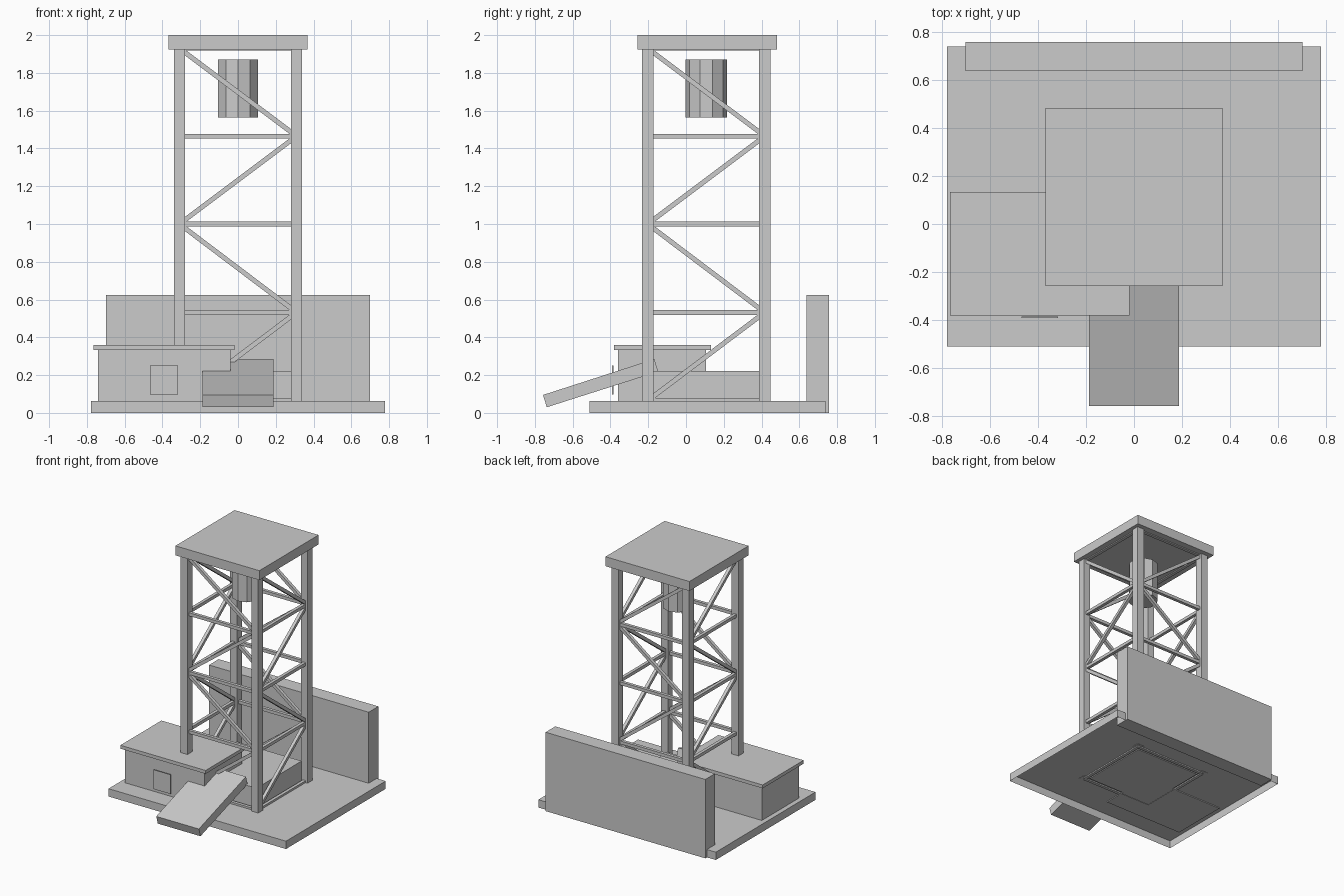
import bpy, bmesh, math
from mathutils import Vector, Matrix

if "Cube" in bpy.data.objects:
    bpy.data.objects.remove(bpy.data.objects["Cube"])

grey = bpy.data.materials.new("plain_grey")
grey.diffuse_color = (0.6, 0.6, 0.6, 1)
grey.use_nodes = True
grey.node_tree.nodes["Principled BSDF"].inputs["Base Color"].default_value = grey.diffuse_color


def finish(name, bm):
    me = bpy.data.meshes.new(name)
    bm.to_mesh(me)
    bm.free()
    me.materials.append(grey)
    ob = bpy.data.objects.new(name, me)
    bpy.context.collection.objects.link(ob)
    return ob


def add_box(bm, lo, hi):
    lo, hi = Vector(lo), Vector(hi)
    m = Matrix.Translation((lo + hi) / 2) @ Matrix.Diagonal((*(hi - lo), 1))
    bmesh.ops.create_cube(bm, size=1, matrix=m)


def box(name, lo, hi):
    bm = bmesh.new()
    add_box(bm, lo, hi)
    return finish(name, bm)


def add_bar(bm, a, b, t):
    """Square bar of thickness t between two points."""
    a, b = Vector(a), Vector(b)
    d = (b - a).normalized()
    side = d.cross(Vector((0, 0, 1))).normalized()
    up = side.cross(d)
    rot = Matrix((d, side, up)).transposed().to_4x4()
    m = Matrix.Translation((a + b) / 2) @ rot @ Matrix.Diagonal(((b - a).length, t, t, 1))
    bmesh.ops.create_cube(bm, size=1, matrix=m)


def prism(name, pts, vec):
    """Flat outline swept along a vector."""
    bm = bmesh.new()
    f = bm.faces.new([bm.verts.new(p) for p in pts])
    r = bmesh.ops.extrude_face_region(bm, geom=[f], use_keep_orig=True)
    bmesh.ops.translate(bm, vec=vec, verts=[v for v in r["geom"] if isinstance(v, bmesh.types.BMVert)])
    bmesh.ops.recalc_face_normals(bm, faces=bm.faces)
    return finish(name, bm)


# Base slab, open underneath
bm = bmesh.new()
add_box(bm, (-0.778, -0.51, 0), (0.778, 0.738, 0.062))
bm.normal_update()
bmesh.ops.delete(bm, geom=[f for f in bm.faces if f.normal.z < -0.5], context='FACES')
finish("base_slab", bm)

# Back wall
box("back_wall", (-0.70, 0.637, 0), (0.70, 0.758, 0.625))

# Low block inside the tower foot
box("tower_foot_block", (-0.285, -0.175, 0.055), (0.285, 0.39, 0.222))

# Hut with flat roof and window plate
box("hut_body", (-0.74, -0.36, 0.055), (-0.04, 0.107, 0.335))
box("hut_roof", (-0.765, -0.38, 0.333), (-0.018, 0.133, 0.36))
box("hut_window", (-0.467, -0.391, 0.097), (-0.317, -0.385, 0.25))

# Sloping ramp
x0, x1 = -0.187, 0.187
prism("ramp", [(x0, -0.757, 0.095), (x0, -0.737, 0.03), (x0, -0.147, 0.218), (x0, -0.168, 0.285)],
      (x1 - x0, 0, 0))

# Tower legs
CY, R, H = 0.107, 0.31, 0.03
bm = bmesh.new()
for sx in (-1, 1):
    for sy in (-1, 1):
        x, y = sx * R, CY + sy * R
        add_box(bm, (x - H, y - H, 0.06), (x + H, y + H, 1.93))
finish("tower_legs", bm)

# Horizontal and zigzag braces on all four sides
levels = [0.065, 0.532, 1.0, 1.465, 1.93]
bm = bmesh.new()
for s in (-1, 1):
    def on_x(t, z):
        return (t * R, CY + s * R, z)

    def on_y(t, z):
        return (s * R, CY + t * R, z)
    for pt in (on_x, on_y):
        for z in levels:
            add_bar(bm, pt(-1, z), pt(1, z), 0.025)
        for i in range(4):
            t = -1 if i % 2 == 0 else 1
            add_bar(bm, pt(t, levels[i]), pt(-t, levels[i + 1]), 0.025)
finish("tower_braces", bm)

# Tower cap
box("tower_cap", (-0.368, -0.258, 1.925), (0.368, 0.483, 2.0))

# Ten-sided hanging drum
pts = [(0.11 * math.sin(math.tau * k / 10), CY + 0.11 * math.cos(math.tau * k / 10), 1.563) for k in range(10)]
prism("hanging_drum", pts, (0, 0, 0.307))
